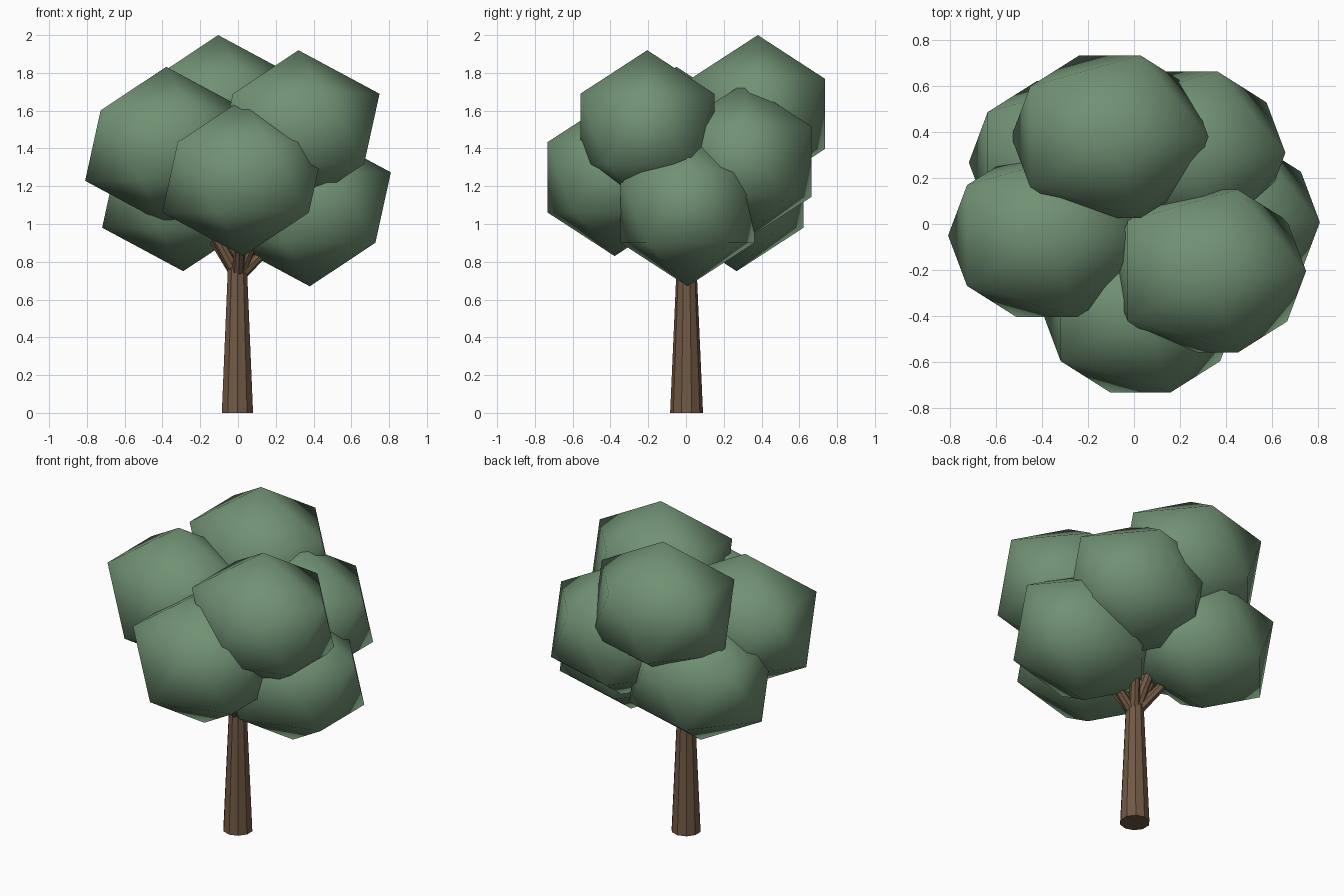
import bpy
from mathutils import Vector

if "Cube" in bpy.data.objects:
    bpy.data.objects.remove(bpy.data.objects["Cube"])


def material(name, color):
    m = bpy.data.materials.new(name)
    m.diffuse_color = (*color, 1)
    m.use_nodes = True
    m.node_tree.nodes["Principled BSDF"].inputs["Base Color"].default_value = m.diffuse_color
    return m


LEAF = material("leaf_green", (0.165, 0.285, 0.175))
BARK = material("bark_brown", (0.165, 0.10, 0.058))


def limb(name, a, b, r1, r2, sides):
    """Tapered faceted limb from a to b."""
    a, b = Vector(a), Vector(b)
    d = b - a
    bpy.ops.mesh.primitive_cone_add(vertices=sides, radius1=r1, radius2=r2,
                                    depth=d.length, location=(a + b) / 2)
    o = bpy.context.object
    o.name = name
    o.rotation_euler = d.to_track_quat('Z', 'Y').to_euler()
    o.data.materials.append(BARK)


def clump(name, centre):
    """Smooth-shaded 20-sided leaf clump, slightly wider in x."""
    bpy.ops.mesh.primitive_ico_sphere_add(subdivisions=1, radius=1, location=centre)
    o = bpy.context.object
    o.name = name
    o.scale = (0.48, 0.417, 0.417)
    bpy.ops.object.shade_smooth()
    o.data.materials.append(LEAF)


# trunk
limb("trunk", (-0.003, 0.003, 0), (-0.003, 0.003, 0.77), 0.087, 0.053, 10)

# leaf clumps, each carried by a branch
clumps = {
    "top": (-0.105, 0.38, 1.583),
    "left": (-0.38, -0.05, 1.415),
    "right_upper": (0.32, -0.205, 1.503),
    "front": (0.028, -0.378, 1.247),
    "right_lower": (0.38, 0.008, 1.087),
    "back_right": (0.23, 0.31, 1.33),
    "back_left": (-0.29, 0.268, 1.167),
}
for key, centre in clumps.items():
    clump(key + "_leaves", centre)
    limb(key + "_branch", (0, 0, 0.72), centre, 0.034, 0.016, 8)
